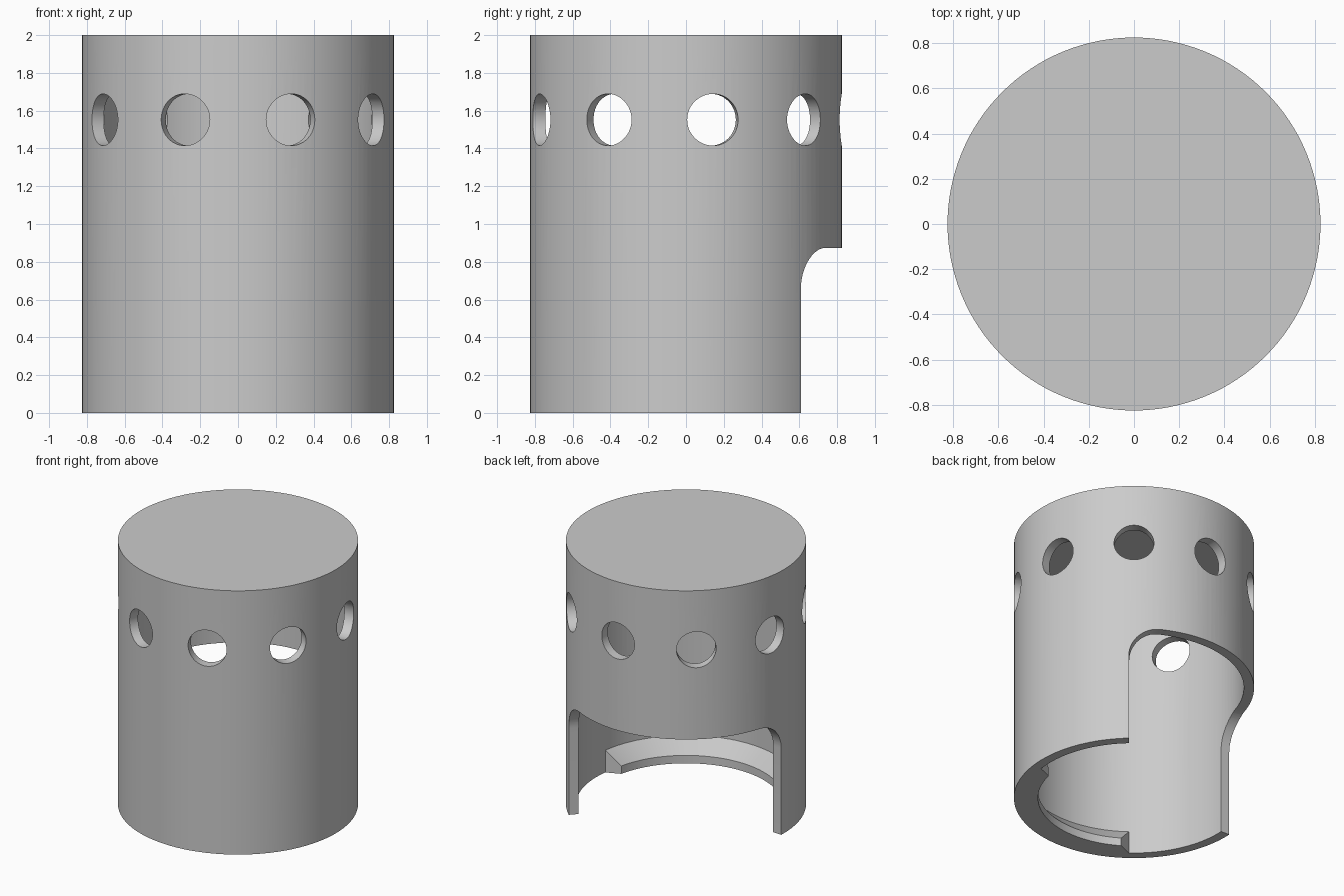
import bpy, bmesh, math
from mathutils import Matrix

if "Cube" in bpy.data.objects:
    bpy.data.objects.remove(bpy.data.objects["Cube"])

R_OUT, R_IN, HEIGHT, ROOF = 0.825, 0.755, 2.0, 0.07
SLOT_MID, SLOT_HALF = math.radians(112.5), math.radians(65)
SLOT_TOP, FILLET = 0.873, 0.22

grey = bpy.data.materials.new("plain grey")
grey.diffuse_color = (0.6, 0.6, 0.6, 1)
grey.use_nodes = True
grey.node_tree.nodes["Principled BSDF"].inputs["Base Color"].default_value = grey.diffuse_color


def make_object(name, bm):
    bmesh.ops.recalc_face_normals(bm, faces=bm.faces[:])
    mesh = bpy.data.meshes.new(name)
    bm.to_mesh(mesh)
    bm.free()
    mesh.materials.append(grey)
    obj = bpy.data.objects.new(name, mesh)
    bpy.context.collection.objects.link(obj)
    return obj


def sweep(name, sections):
    """Closed solid through a list of equal-sized cross-sections."""
    bm = bmesh.new()
    rings = [[bm.verts.new(p) for p in s] for s in sections]
    n = len(rings[0])
    for a, b in zip(rings, rings[1:]):
        for i in range(n):
            j = (i + 1) % n
            bm.faces.new((a[i], a[j], b[j], b[i]))
    bm.faces.new(rings[0])
    bm.faces.new(rings[-1][::-1])
    return make_object(name, bm)


def polar(r, angle, z):
    return (r * math.cos(angle), r * math.sin(angle), z)


def select_only(obj):
    bpy.ops.object.select_all(action='DESELECT')
    obj.select_set(True)
    bpy.context.view_layer.objects.active = obj


def cut(obj, cutter):
    mod = obj.modifiers.new("cut", 'BOOLEAN')
    mod.operation = 'DIFFERENCE'
    mod.solver = 'EXACT'
    mod.object = cutter
    select_only(obj)
    bpy.ops.object.modifier_apply(modifier=mod.name)
    bpy.data.objects.remove(cutter, do_unlink=True)


# Hollow body: lathed inverted cup
bm = bmesh.new()
profile = [(0, HEIGHT), (R_OUT, HEIGHT), (R_OUT, 0), (R_IN, 0),
           (R_IN, HEIGHT - ROOF), (0, HEIGHT - ROOF)]
verts = [bm.verts.new((r, 0, z)) for r, z in profile]
edges = [bm.edges.new(pair) for pair in zip(verts, verts[1:])]
bmesh.ops.spin(bm, geom=verts + edges, cent=(0, 0, 0), axis=(0, 0, 1),
               angle=math.tau, steps=128)
bmesh.ops.remove_doubles(bm, verts=bm.verts[:], dist=1e-4)
body = make_object("cylinder_body", bm)

# Ring of nine round vent holes
bm = bmesh.new()
for i in range(9):
    a = math.radians(90 + 40 * i)
    matrix = (Matrix.Translation(polar(0.8, a, 1.552))
              @ Matrix.Rotation(a, 4, 'Z') @ Matrix.Rotation(math.pi / 2, 4, 'Y'))
    bmesh.ops.create_cone(bm, cap_ends=True, segments=48, radius1=0.137,
                          radius2=0.137, depth=0.4, matrix=matrix)
cut(body, make_object("vent_cutter", bm))

# Wide slot at the back left, with rounded upper corners
corner = [(FILLET * (1 - math.cos(t)) / R_OUT, SLOT_TOP - FILLET * (1 - math.sin(t)))
          for t in [math.pi / 2 * k / 14 for k in range(15)]]
arc = [(-SLOT_HALF + d, z) for d, z in corner]
flat_half = SLOT_HALF - FILLET / R_OUT
arc += [(flat_half * (k / 20 - 1), SLOT_TOP) for k in range(1, 40)]
arc += [(SLOT_HALF - d, z) for d, z in reversed(corner)]
cut(body, sweep("slot_cutter", [
    [polar(0.6, SLOT_MID + d, -0.1), polar(1.0, SLOT_MID + d, -0.1),
     polar(1.0, SLOT_MID + d, z), polar(0.6, SLOT_MID + d, z)] for d, z in arc]))

# Sloped inner lip opposite the slot, ends trimmed along a straight chord
lip_profile = [(R_IN + 0.002, 0), (0.66, 0), (0.66, 0.06), (R_IN + 0.002, 0.17)]
lip = sweep("inner_lip", [
    [polar(r, SLOT_MID + math.pi + k / 24 * math.acos(0.38 / r), z)
     for r, z in lip_profile] for k in range(-24, 25)])

# Smooth curved walls, crisp edges
for obj in (body, lip):
    select_only(obj)
    bpy.ops.object.shade_smooth_by_angle(angle=math.radians(30))
